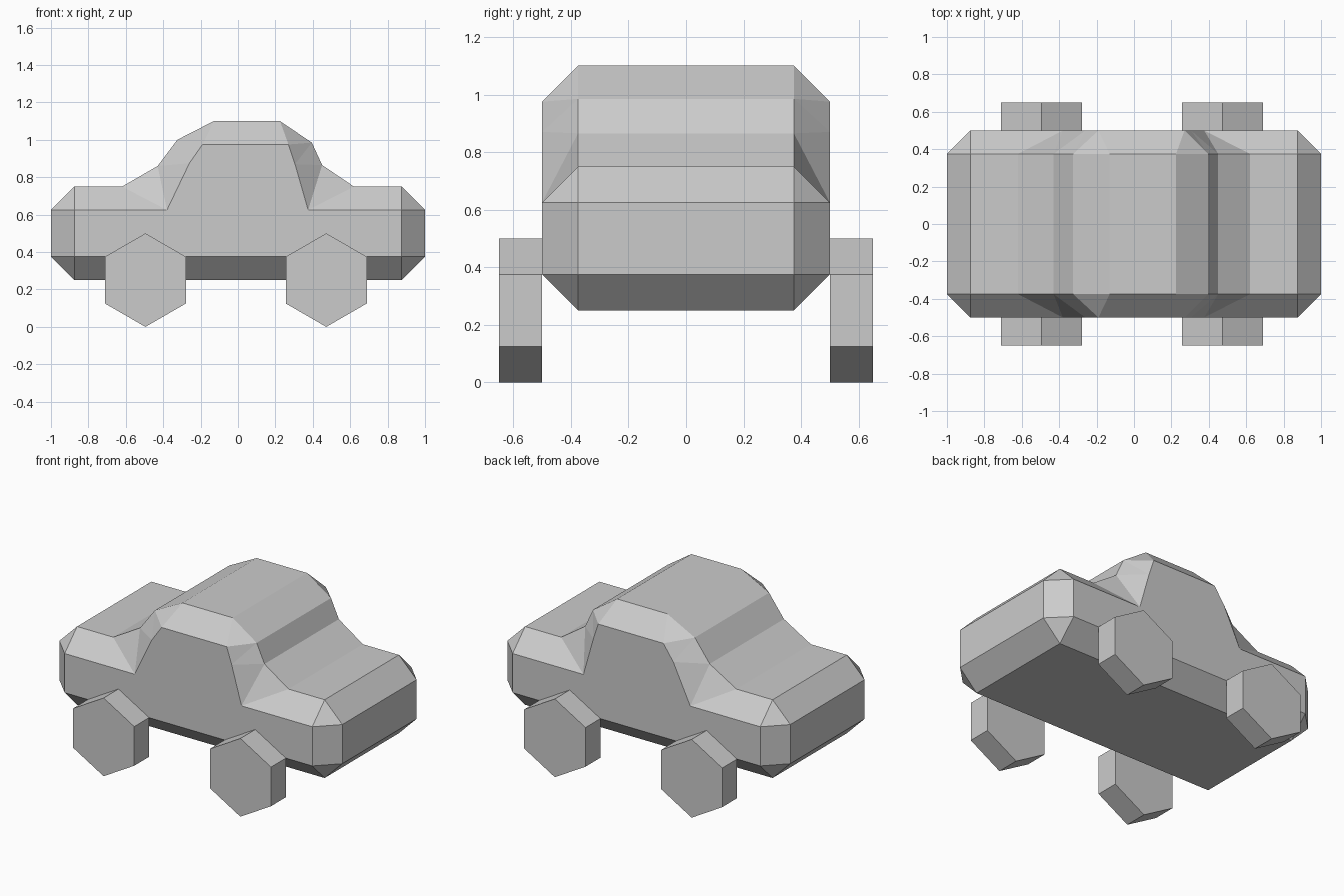
import bpy, bmesh, math
from mathutils import Matrix

cube = bpy.data.objects.get("Cube")
if cube:
    bpy.data.objects.remove(cube, do_unlink=True)

GREY = (0.6, 0.6, 0.6, 1.0)
grey = bpy.data.materials.new("light grey")
grey.use_nodes = True
grey.diffuse_color = GREY
grey.node_tree.nodes["Principled BSDF"].inputs["Base Color"].default_value = GREY


def add_object(name, bm):
    bmesh.ops.recalc_face_normals(bm, faces=bm.faces)
    mesh = bpy.data.meshes.new(name)
    bm.to_mesh(mesh)
    bm.free()
    mesh.materials.append(grey)
    obj = bpy.data.objects.new(name, mesh)
    bpy.context.collection.objects.link(obj)
    return obj


# Body: full-length profile, skinned out to a smaller flat side panel
INNER, OUTER = 0.375, 0.5
profile = [(-.875, .25), (-1, .375), (-1, .625), (-.875, .75),
           (-.62, .75), (-.43, .86), (-.325, 1.0), (-.13, 1.1),
           (.225, 1.1), (.395, .985), (.45, .865), (.62, .75),
           (.875, .75), (1, .625), (1, .375), (.875, .25)]
# Each panel corner: x, z, and the first and last profile point it joins
panel = [(-.875, .375, 0, 1), (-.875, .625, 2, 3), (-.38, .625, 4, 5),
         (-.26, .875, 5, 6), (-.19, .975, 6, 7), (.27, .975, 8, 9),
         (.305, .87, 9, 10), (.375, .625, 10, 11),
         (.875, .625, 12, 13), (.875, .375, 14, 15)]

bm = bmesh.new()
rings = []
for side in (-1, 1):
    ring = [bm.verts.new((x, side * INNER, z)) for x, z in profile]
    corners = [bm.verts.new((x, side * OUTER, z)) for x, z, a, b in panel]
    bm.faces.new(corners)
    for i, (x, z, first, last) in enumerate(panel):
        j = (i + 1) % len(panel)
        bm.faces.new((corners[i], ring[first], ring[last]))
        strip = [corners[i], ring[last], ring[panel[j][2]], corners[j]]
        bm.faces.new(list(dict.fromkeys(strip)))
    rings.append(ring)
right, left = rings
for i in range(len(profile)):
    j = (i + 1) % len(profile)
    bm.faces.new((right[i], right[j], left[j], left[i]))
add_object("car_body", bm)

# Six-sided wheels, resting on a corner
WIDTH, RADIUS = 0.15, 0.25
for end, x in (("rear", -.495), ("front", .472)):
    for side_name, side in (("near", -1), ("far", 1)):
        bm = bmesh.new()
        bmesh.ops.create_cone(bm, cap_ends=True, segments=6, radius1=RADIUS,
                              radius2=RADIUS, depth=WIDTH)
        bmesh.ops.rotate(bm, verts=bm.verts, matrix=Matrix.Rotation(math.pi / 2, 3, 'X'))
        # Put a corner at the bottom whichever way the cone started
        if max(v.co.z for v in bm.verts) < RADIUS - 0.001:
            bmesh.ops.rotate(bm, verts=bm.verts, matrix=Matrix.Rotation(math.pi / 6, 3, 'Y'))
        wheel = add_object(f"{end}_{side_name}_wheel", bm)
        wheel.location = (x, side * (OUTER + WIDTH / 2), RADIUS)
